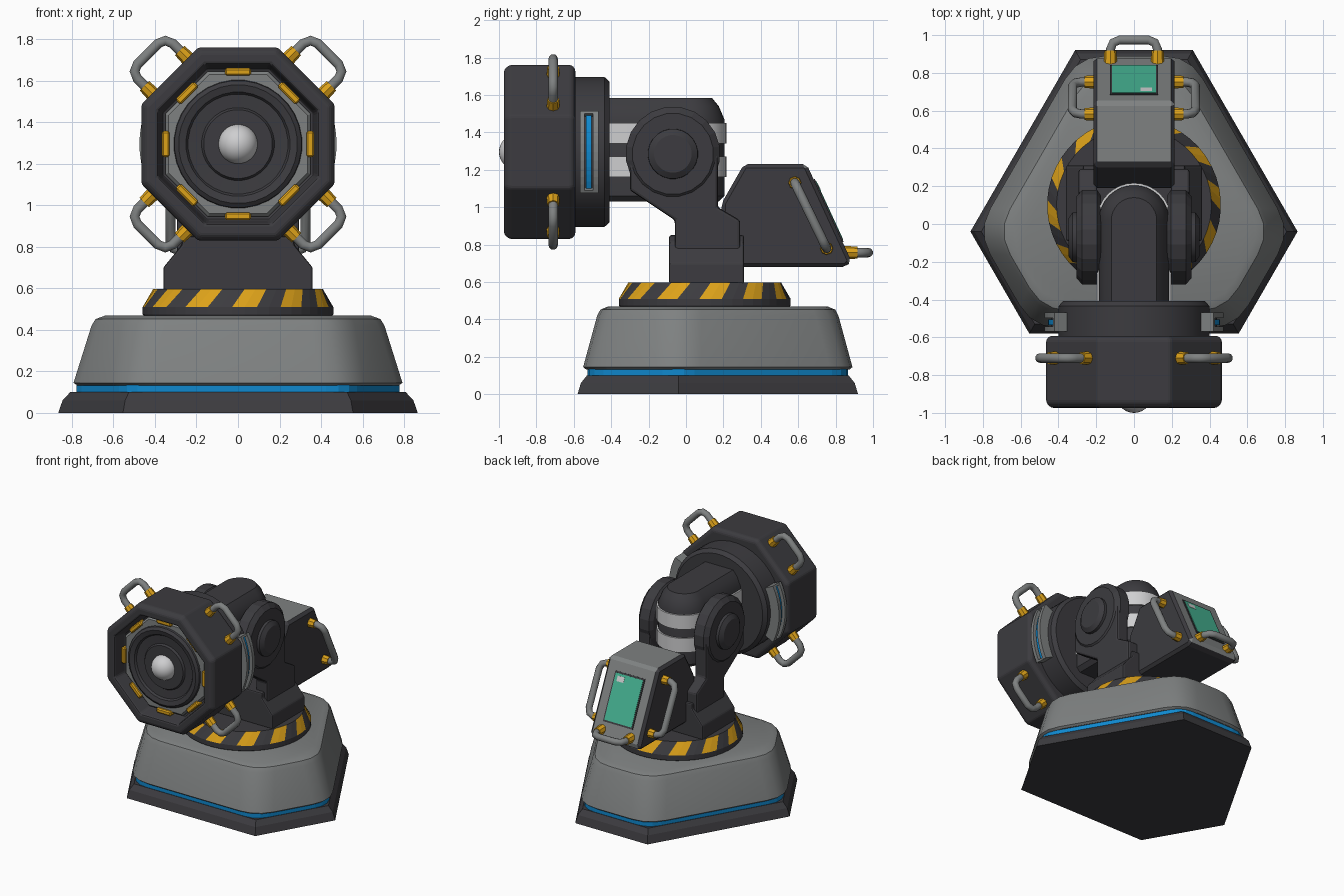
import bpy, bmesh, math
from mathutils import Vector, Matrix

if "Cube" in bpy.data.objects:
    bpy.data.objects.remove(bpy.data.objects["Cube"])

V = Vector
HEAD = V((0, 0, 1.295))


def mat(name, r, g, b):
    m = bpy.data.materials.new(name)
    m.diffuse_color = (r, g, b, 1)
    m.use_nodes = True
    m.node_tree.nodes["Principled BSDF"].inputs["Base Color"].default_value = m.diffuse_color
    return m


DARK = mat("dark grey", 0.045, 0.044, 0.050)
GREY = mat("panel grey", 0.21, 0.22, 0.22)
YELLOW = mat("hazard yellow", 0.72, 0.36, 0.01)
BLUE = mat("light blue", 0.005, 0.25, 0.62)
GREEN = mat("screen green", 0.06, 0.45, 0.29)
WHITE = mat("pale grey", 0.62, 0.62, 0.63)


def finish(name, bm, mats, bevel=0, smooth=None, segs=2):
    bmesh.ops.recalc_face_normals(bm, faces=bm.faces[:])
    me = bpy.data.meshes.new(name)
    for f in bm.faces:
        f.smooth = smooth is not None
    bm.to_mesh(me)
    bm.free()
    if smooth is not None:
        me.set_sharp_from_angle(angle=math.radians(smooth))
    for m in mats if isinstance(mats, list) else [mats]:
        me.materials.append(m)
    ob = bpy.data.objects.new(name, me)
    bpy.context.collection.objects.link(ob)
    if bevel:
        b = ob.modifiers.new("bevel", 'BEVEL')
        b.width, b.segments = bevel, segs
        b.limit_method, b.angle_limit = 'ANGLE', math.radians(25)
    return ob


def loft(name, rings, mats, rule=None, **kw):
    """Skin closed rings of points and cap both ends."""
    bm = bmesh.new()
    vs = [[bm.verts.new(p) for p in r] for r in rings]
    n = len(vs[0])
    for i in range(len(vs) - 1):
        for k in range(n):
            j = (k + 1) % n
            f = bm.faces.new((vs[i][k], vs[i][j], vs[i + 1][j], vs[i + 1][k]))
            f.material_index = rule(i, k) if rule else 0
    bm.faces.new(vs[0])
    bm.faces.new(vs[-1])
    return finish(name, bm, mats, **kw)


def prism(name, pts, axis, lo, hi, mats, **kw):
    def place(p, t):
        return V((t, p[0], p[1])) if axis == 'x' else V((p[0], t, p[1]))
    return loft(name, [[place(p, t) for p in pts] for t in (lo, hi)], mats, **kw)


def turned(name, profile, n, mats, center=HEAD, axis='y', **kw):
    """Lathe (radius, position) pairs; radius is to the flats for low counts."""
    c = 1 / math.cos(math.pi / n)
    rings = []
    for r, t in profile:
        ring = []
        for k in range(n):
            a = 2 * math.pi * (k + 0.5) / n
            u, w = r * c * math.cos(a), r * c * math.sin(a)
            ring.append(center + (V((u, t, w)) if axis == 'y' else V((t, u, w))))
        rings.append(ring)
    return loft(name, rings, mats, **kw)


def block(name, c, u, v, w, size, mats, **kw):
    """Box with given axes and full sizes."""
    bm = bmesh.new()
    bmesh.ops.create_cube(bm, size=1)
    for p in bm.verts:
        p.co = V(c) + V(u) * p.co.x * size[0] + V(v) * p.co.y * size[1] + V(w) * p.co.z * size[2]
    return finish(name, bm, mats, **kw)


def handle(name, c, u, n, half, height, r=0.025):
    c, u, n = V(c), V(u).normalized(), V(n).normalized()
    k = 0.05
    side = [(half, -0.02), (half, height - k), (half - 0.3 * k, height - 0.3 * k), (half - k, height)]
    path = [c - u * a + n * b for a, b in side] + [c + u * a + n * b for a, b in reversed(side)]
    w = u.cross(n)
    rings = []
    for i, p in enumerate(path):
        d = (path[min(i + 1, len(path) - 1)] - path[max(i - 1, 0)]).normalized()
        s = d.cross(w)
        rings.append([p + r * (w * math.cos(t) + s * math.sin(t))
                      for t in (2 * math.pi * q / 10 for q in range(10))])
    loft(name, rings, GREY, smooth=50)
    bm = bmesh.new()
    rot = n.to_track_quat('Z', 'Y').to_matrix().to_4x4()
    for s in (-1, 1):
        bmesh.ops.create_cone(bm, cap_ends=True, segments=8, radius1=0.036, radius2=0.032, depth=0.07,
                              matrix=Matrix.Translation(c + u * half * s + n * 0.018) @ rot)
    finish(name + "_mounts", bm, YELLOW)


# Base: hexagon with alternating side distances, inset by d
def hexagon(d, z, cut=0):
    cs = []
    for k in range(6):
        a1, a2 = math.radians(30 + 60 * k), math.radians(90 + 60 * k)
        d1, d2 = ((0.68, 0.82) if k % 2 == 0 else (0.82, 0.68))
        d1, d2 = d1 - d, d2 - d
        det = math.sin(a2 - a1)
        cs.append(V(((d1 * math.sin(a2) - d2 * math.sin(a1)) / det,
                     (d2 * math.cos(a1) - d1 * math.cos(a2)) / det + 0.1, z)))
    if not cut:
        return cs
    out = []
    for k, p in enumerate(cs):
        a = p + (cs[k - 1] - p).normalized() * cut
        b = p + (cs[(k + 1) % 6] - p).normalized() * cut
        out += [a * (1 - t) ** 2 + p * 2 * t * (1 - t) + b * t * t for t in (0, 0.33, 0.67, 1)]
    return out


loft("base_plate", [hexagon(0, 0), hexagon(0.018, 0.06), hexagon(0.05, 0.10)], DARK)
loft("base_light_strip", [hexagon(0.053, z, 0.1) for z in (0.09, 0.145)], BLUE)
loft("base_body", [hexagon(d, z, 0.14) for d, z in
                   ((0.045, 0.133), (0.03, 0.145), (0.105, 0.42), (0.122, 0.452), (0.16, 0.468))],
     GREY, smooth=35)


# Turntable with slanted hazard stripes
def circle(r, z, twist):
    return [V((r * math.cos(a), 0.1 + r * math.sin(a), z)) for a in
            (math.radians(7.5 * k - 3.5 + twist) for k in range(48))]


loft("turntable", [circle(0.45, 0.46, 0), circle(0.46, 0.475, 0), circle(0.46, 0.51, 0),
                   circle(0.41, 0.597, 8)], [DARK, YELLOW],
     rule=lambda i, k: int(i == 2 and k % 4 < 2))

# Yoke: block, arms, pivot discs and knobs
prism("yoke_block", [(-0.36, 0.59), (0.36, 0.59), (0.36, 0.70), (0.27, 0.81), (0.27, 0.85),
                     (-0.27, 0.85), (-0.27, 0.81), (-0.36, 0.70)], 'y', -0.09, 0.31, DARK, bevel=0.01)
PIVOT = V((0, -0.07, 1.285))
for s, side in ((-1, "left"), (1, "right")):
    prism(side + "_yoke_arm", [(-0.06, 0.75), (0.29, 0.75), (0.29, 0.93), (0.17, 1.0), (0.17, 1.28),
                               (-0.30, 1.28), (-0.30, 1.09), (-0.06, 0.93)],
          'x', s * 0.195, s * 0.295, DARK, bevel=0.015)
    turned(side + "_pivot_disc", [(0.22, s * 0.175), (0.25, s * 0.195), (0.25, s * 0.275),
                                  (0.215, s * 0.305)], 20, DARK, PIVOT, 'x')
    turned(side + "_pivot_knob", [(0.134, s * 0.29), (0.132, s * 0.325), (0.10, s * 0.347)],
           24, DARK, PIVOT, 'x', smooth=30)


# Neck with rounded back and pale bands
def plan(s, z):
    r = 0.185 - s
    arc = [V((r * math.cos(a), 0.02 + r * math.sin(a), z)) for a in
           (math.pi * k / 16 for k in range(17))]
    return [V((r, -0.43, z))] + arc + [V((-r, -0.43, z))]


loft("neck", [plan(s, z) for s, z in ((0.03, 1.03), (0, 1.06), (0, 1.47), (0.03, 1.54), (0.065, 1.583))],
     DARK, smooth=35)
for name, lo, hi in (("lower_neck_band", 1.16, 1.27), ("upper_neck_band", 1.34, 1.45)):
    loft(name, [plan(-0.012, lo), plan(-0.012, hi)], WHITE, smooth=35)

# Lamp head
turned("head_collar", [(0.40, -0.62), (0.40, -0.435), (0.375, -0.408)], 40, DARK, smooth=30)
turned("head_housing", [(0.445, -0.592), (0.465, -0.612), (0.465, -0.945), (0.44, -0.973),
                        (0.385, -0.973), (0.365, -0.86)], 8, DARK, bevel=0.012)
turned("lens_frame", [(0.35, -0.85), (0.35, -0.885), (0.335, -0.90), (0.28, -0.90)], 8, GREY)
turned("lens_rim", [(0.31, -0.89), (0.305, -0.915), (0.285, -0.93), (0.25, -0.92), (0.24, -0.905),
                    (0.175, -0.90), (0.165, -0.915), (0.11, -0.915)], 32, DARK, smooth=25)
bm = bmesh.new()
bmesh.ops.create_uvsphere(bm, u_segments=32, v_segments=16, radius=0.095,
                          matrix=Matrix.Translation(HEAD + V((0, -0.905, 0))))
finish("lamp_bulb", bm, WHITE, smooth=60)
for k in range(8):
    a = math.pi * k / 4
    n, t = V((math.cos(a), 0, math.sin(a))), V((-math.sin(a), 0, math.cos(a)))
    block("lens_clip_%d" % k, HEAD + n * 0.348 + V((0, -0.89, 0)), t, (0, 1, 0), n,
          (0.125, 0.06, 0.036), YELLOW, bevel=0.008, segs=1)
    if k % 2:
        handle("head_handle_%d" % k, HEAD + n * 0.465 + V((0, -0.71, 0)), t, n, 0.12, 0.15)


# Curved side lights on the collar
def arc_strip(name, s, r0, r1, y0, y1, deg, m):
    rings = []
    for k in range(11):
        a = math.radians(deg) * (k / 5 - 1)
        rings.append([HEAD + V((s * r * math.cos(a), y, r * math.sin(a)))
                      for r, y in ((r0, y0), (r1, y0), (r1, y1), (r0, y1))])
    loft(name, rings, m)


for s, side in ((-1, "left"), (1, "right")):
    arc_strip(side + "_light_back_rail", s, 0.39, 0.475, -0.498, -0.468, 27, GREY)
    arc_strip(side + "_light_front_rail", s, 0.39, 0.475, -0.568, -0.542, 27, GREY)
    arc_strip(side + "_light_bed", s, 0.39, 0.44, -0.545, -0.495, 27, DARK)
    arc_strip(side + "_light", s, 0.43, 0.455, -0.534, -0.506, 25.5, BLUE)
    for e in (-1, 1):
        a = math.radians(26.5) * e
        n = V((s * math.cos(a), 0, math.sin(a)))
        block(side + "_light_end", HEAD + n * 0.432 + V((0, -0.518, 0)), n, (0, 1, 0),
              n.cross(V((0, 1, 0))), (0.084, 0.10, 0.015), GREY)

# Rear control box, grey on the top and back slope
prism("control_box", [(0.19, 0.68), (0.855, 0.68), (0.885, 0.71), (0.645, 1.23), (0.31, 1.23),
                      (0.19, 1.02)], 'x', -0.215, 0.215, [DARK, GREY],
      rule=lambda i, k: int(k in (2, 3)), bevel=0.02, segs=1)
down, out, across = V((0, 0.419, -0.908)), V((0, 0.908, 0.419)), V((1, 0, 0))
mid = V((0, 0.76, 0.981))
block("screen_frame", mid, across, down, out, (0.255, 0.37, 0.012), DARK)
block("screen", mid + out * 0.005, across, down, out, (0.235, 0.345, 0.008), GREEN)
block("screen_glint", mid + out * 0.008 + down * -0.135 + across * 0.065, across, down, out,
      (0.06, 0.04, 0.006), WHITE)
for s, side in ((-1, "left"), (1, "right")):
    handle(side + "_box_handle", (s * 0.21, 0.667, 0.955), (0, 0.437, -0.9), (s, 0, 0), 0.195, 0.115)
handle("rear_box_handle", (0, 0.865, 0.757), (1, 0, 0), (0, 1, 0), 0.125, 0.11)
